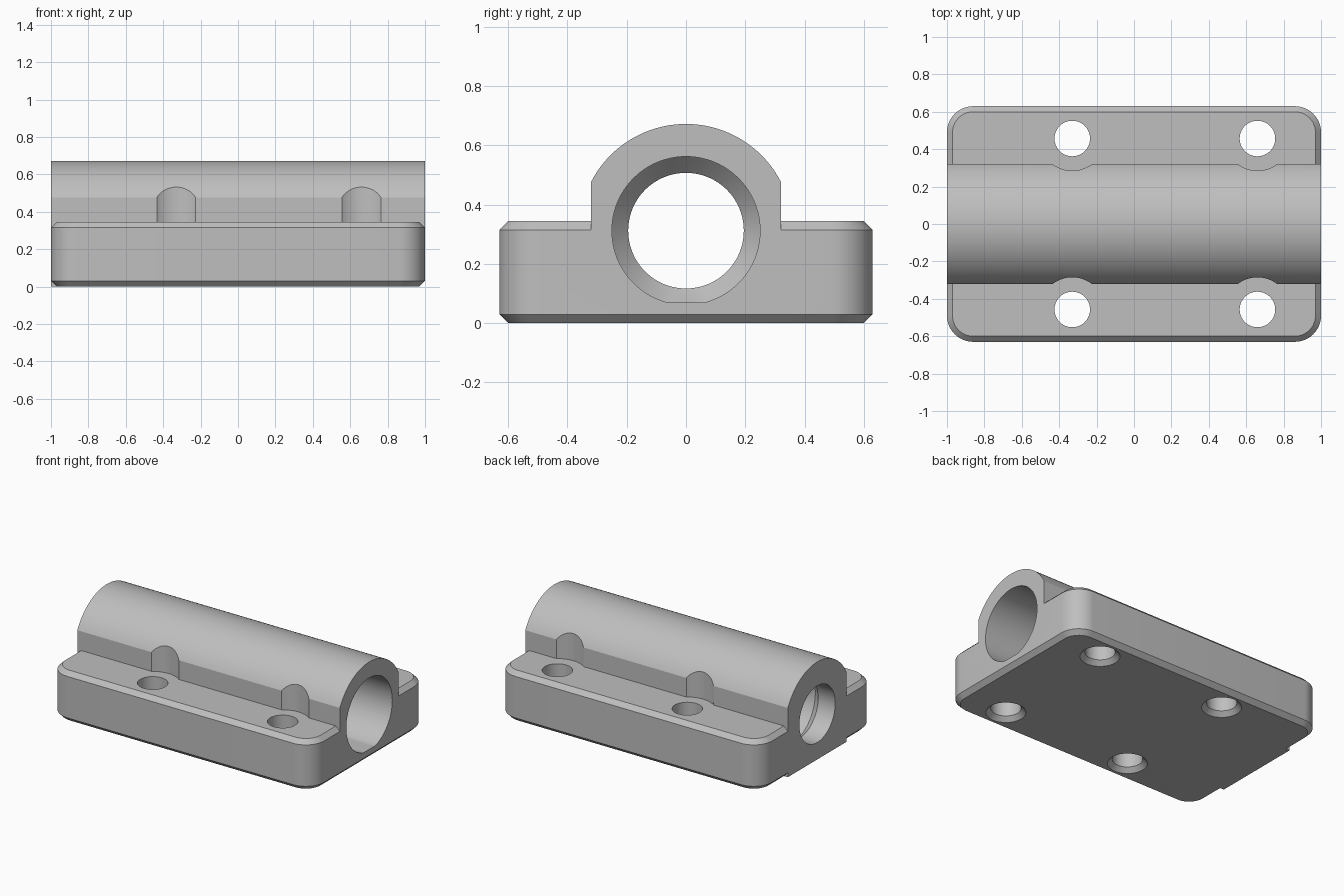
import bpy
import bmesh
from math import sin, cos, pi, asin

cube = bpy.data.objects.get("Cube")
if cube:
    bpy.data.objects.remove(cube, do_unlink=True)

LENGTH, DEPTH, BASE_TOP = 2.0, 1.26, 0.345
CHAMFER, CORNER = 0.03, 0.14
WALL, DOME_R, AXIS_Z = 0.32, 0.36, 0.312
BORE_FLOOR = 0.07
BOLTS = [(x, y) for x in (-0.33, 0.66) for y in (-0.457, 0.457)]

grey = bpy.data.materials.new("grey plastic")
grey.use_nodes = True
colour = (0.52, 0.52, 0.52, 1)
grey.diffuse_color = colour
grey.node_tree.nodes["Principled BSDF"].inputs["Base Color"].default_value = colour


def loft(name, rings):
    """Skin a closed solid through rings of equal point count."""
    bm = bmesh.new()
    loops = [[bm.verts.new(p) for p in ring] for ring in rings]
    n = len(loops[0])
    for a, b in zip(loops, loops[1:]):
        for i in range(n):
            j = (i + 1) % n
            bm.faces.new((a[i], a[j], b[j], b[i]))
    bm.faces.new(loops[0][::-1])
    bm.faces.new(loops[-1])
    bmesh.ops.recalc_face_normals(bm, faces=bm.faces)
    mesh = bpy.data.meshes.new(name)
    bm.to_mesh(mesh)
    bm.free()
    mesh.materials.append(grey)
    obj = bpy.data.objects.new(name, mesh)
    bpy.context.collection.objects.link(obj)
    return obj


def combine(target, tool, operation):
    """Apply a boolean and discard the tool."""
    mod = target.modifiers.new("boolean", "BOOLEAN")
    mod.operation, mod.solver, mod.object = operation, "EXACT", tool
    bpy.context.view_layer.objects.active = target
    bpy.ops.object.modifier_apply(modifier=mod.name)
    bpy.data.objects.remove(tool, do_unlink=True)


def rounded_rect(z, inset, steps=12):
    cx, cy, r = LENGTH / 2 - CORNER, DEPTH / 2 - CORNER, CORNER - inset
    ring = []
    for q, (sx, sy) in enumerate([(1, 1), (-1, 1), (-1, -1), (1, -1)]):
        for k in range(steps + 1):
            a = (q + k / steps) * pi / 2
            ring.append((sx * cx + r * cos(a), sy * cy + r * sin(a), z))
    return ring


def upright_lathe(name, x, y, profile, n=64):
    return loft(name, [[(x + r * cos(2 * pi * i / n), y + r * sin(2 * pi * i / n), z)
                        for i in range(n)] for z, r in profile])


def extrude_x(name, outline, x0, x1):
    return loft(name, [[(x, y, z) for y, z in outline] for x in (x0, x1)])


# Base plate with rounded corners and chamfered rims
body = loft("bearing_block", [rounded_rect(z, inset) for z, inset in (
    (0, CHAMFER), (CHAMFER, 0), (BASE_TOP - CHAMFER, 0), (BASE_TOP, CHAMFER))])

# Domed housing along the length
start = asin((DOME_R ** 2 - WALL ** 2) ** 0.5 / DOME_R)
steps = 48
outline = [(-WALL, 0.2), (WALL, 0.2)]
for i in range(steps + 1):
    a = start + (pi - 2 * start) * i / steps
    outline.append((DOME_R * cos(a), AXIS_Z + DOME_R * sin(a)))
housing = extrude_x("housing", outline, -1, 1)

# Bolt head clearance scooped out of the housing walls
for x, y in BOLTS:
    combine(housing, upright_lathe("pocket", x, y, [(0.1, 0.172), (0.8, 0.172)]), "DIFFERENCE")
combine(body, housing, "UNION")

# Square heel filling the lower chamfer at the closed end
heel = [(-WALL, 0), (WALL, 0), (WALL, 0.25), (-WALL, 0.25)]
combine(body, extrude_x("heel", heel, -1, -0.9), "UNION")

# Stepped bore with a small flat along its floor
n = 96
bore = loft("bore", [[(x, r * cos(2 * pi * i / n),
                       max(BORE_FLOOR, AXIS_Z + r * sin(2 * pi * i / n)))
                      for i in range(n)]
                     for x, r in ((-1.1, 0.195), (-0.87, 0.195), (-0.85, 0.214),
                                  (-0.81, 0.25), (1.1, 0.25))])
combine(body, bore, "DIFFERENCE")

# Bolt holes, countersunk from below
for x, y in BOLTS:
    hole = upright_lathe("bolt_hole", x, y, [(-0.02, 0.145), (0.03, 0.095), (0.5, 0.095)])
    combine(body, hole, "DIFFERENCE")

# Smooth curved walls, crisp edges
bpy.ops.object.select_all(action="DESELECT")
body.select_set(True)
bpy.context.view_layer.objects.active = body
bpy.ops.object.shade_smooth_by_angle(angle=pi / 9)
